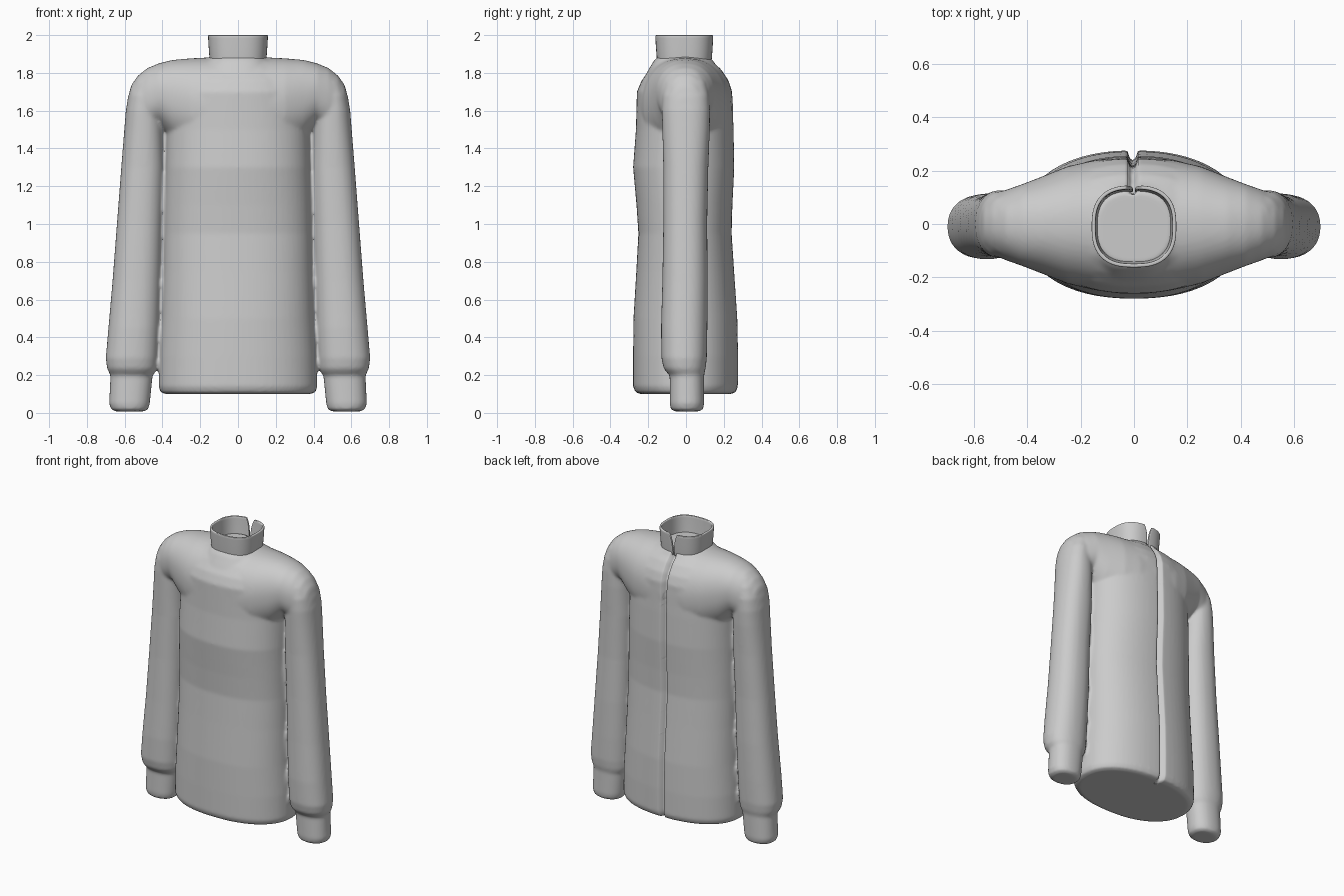
import bpy, bmesh, math
from mathutils import Vector

if "Cube" in bpy.data.objects:
    bpy.data.objects.remove(bpy.data.objects["Cube"])

cloth = bpy.data.materials.new("light grey cloth")
cloth.diffuse_color = (0.6, 0.6, 0.6, 1)
cloth.use_nodes = True
cloth.node_tree.nodes["Principled BSDF"].inputs["Base Color"].default_value = cloth.diffuse_color


def oval(n, exponent, count=64):
    """Unit superellipse points."""
    for i in range(count):
        a = 2 * math.pi * i / count
        c, s = math.cos(a), math.sin(a)
        yield (math.copysign(abs(c) ** (2 / exponent), c),
               math.copysign(abs(s) ** (2 / exponent), s))


def loft(bm, rings):
    """Closed tube through the rings, capped at both ends."""
    loops = [[bm.verts.new(p) for p in ring] for ring in rings]
    for a, b in zip(loops, loops[1:]):
        for i in range(len(a)):
            j = (i + 1) % len(a)
            bm.faces.new((a[i], a[j], b[j], b[i]))
    bm.faces.new(loops[0][::-1])
    bm.faces.new(loops[-1])


def level_ring(z, cx, hw, front, back, exponent):
    return [Vector((cx + hw * u, (front + back) / 2 + (back - front) / 2 * v, z))
            for u, v in oval(0, exponent)]


def add_object(name, bm):
    bmesh.ops.recalc_face_normals(bm, faces=bm.faces)
    mesh = bpy.data.meshes.new(name)
    bm.to_mesh(mesh)
    bm.free()
    mesh.materials.append(cloth)
    obj = bpy.data.objects.new(name, mesh)
    bpy.context.collection.objects.link(obj)
    bpy.context.view_layer.objects.active = obj
    return obj


bm = bmesh.new()

# Torso: z, half width, front y, back y
torso = [(.10, .385, -.245, .24), (.11, .41, -.268, .264), (.14, .42, -.28, .275),
         (.3, .417, -.28, .276), (.5, .405, -.278, .272), (.75, .396, -.263, .255),
         (.95, .392, -.252, .242), (1.1, .39, -.262, .246), (1.3, .385, -.28, .256),
         (1.5, .378, -.265, .252), (1.7, .37, -.26, .245), (1.76, .35, -.235, .225),
         (1.82, .30, -.19, .185), (1.86, .22, -.15, .14), (1.88, .15, -.13, .115)]
loft(bm, [level_ring(z, 0, w, f, b, 2.25) for z, w, f, b in torso])

# Shoulder yoke: x, top z, bottom z, half depth
half_yoke = [(0, 1.882, 1.32, .255), (.15, 1.882, 1.34, .243), (.25, 1.877, 1.38, .22),
             (.35, 1.868, 1.45, .18), (.42, 1.85, 1.53, .153), (.48, 1.825, 1.5, .132),
             (.53, 1.785, 1.5, .11), (.565, 1.735, 1.5, .085), (.585, 1.66, 1.52, .05)]
yoke = [(-x, t, b, d) for x, t, b, d in half_yoke[:0:-1]] + half_yoke
loft(bm, [[Vector((x, d * u - .004, (t + b) / 2 + (t - b) / 2 * v))
           for u, v in oval(0, 2.2)] for x, t, b, d in yoke])

# Sleeves with narrower cuffs: z, inner x, outer x, front y, back y
sleeve = [(.008, .495, .65, -.06, .07), (.02, .475, .672, -.08, .09),
          (.05, .467, .682, -.086, .096), (.2, .452, .675, -.086, .096),
          (.212, .44, .682, -.1, .098), (.235, .43, .693, -.118, .104),
          (.29, .424, .70, -.13, .11), (.45, .416, .686, -.132, .113),
          (.7, .408, .664, -.125, .115), (1.0, .40, .641, -.12, .112),
          (1.3, .39, .618, -.12, .118), (1.5, .395, .602, -.125, .126),
          (1.6, .40, .594, -.128, .127), (1.68, .40, .58, -.125, .122),
          (1.75, .40, .55, -.11, .105), (1.8, .40, .51, -.08, .08)]
for side in (-1, 1):
    loft(bm, [level_ring(z, side * (i + o) / 2, (o - i) / 2, f, b, 2.25)
              for z, i, o, f, b in sleeve])

# Neck base, flaring into the yoke
loft(bm, [level_ring(z, 0, w, -w - .008, w - .018, 2.5)
          for z, w in ((1.8, .2), (1.86, .165), (1.89, .138))])

# Fuse the garment into one soft surface
garment = add_object("sweater_body", bm)
fuse = garment.modifiers.new("fuse", 'REMESH')
fuse.mode = 'VOXEL'
fuse.voxel_size = 0.01
soften = garment.modifiers.new("soften", 'SMOOTH')
soften.factor = 0.5
soften.iterations = 6
for m in ("fuse", "soften"):
    bpy.ops.object.modifier_apply(modifier=m)

# Back opening: a narrow groove pressed in along the centre
for v in garment.data.vertices:
    x, y, z = v.co
    if y > .11 and abs(x) < .06 and z > .1:
        press = .036 * math.exp(-((x + .005) / .015) ** 4)
        fade = min(1, (y - .11) / .04)
        v.co.y -= press * fade
        v.co.z -= .5 * press * fade * max(0, min(1, (z - 1.7) / .1))
garment.data.materials.clear()
garment.data.materials.append(cloth)
garment.data.polygons.foreach_set("material_index", [0] * len(garment.data.polygons))
garment.data.shade_smooth()

# Stand collar, split at the back with rounded corners
bm = bmesh.new()
cols, rows = 72, 10
grid = []
for r in range(rows + 1):
    t = r / rows
    z = 1.85 + .15 * t
    gap = .03 + .17 * t ** 3
    w = .133 + .012 * t ** .7
    line = []
    for c in range(cols + 1):
        a = math.pi / 2 + gap + (2 * math.pi - 2 * gap) * c / cols
        ca, sa = math.cos(a), math.sin(a)
        k = (abs(ca) ** 2.7 + abs(sa) ** 2.7) ** (-1 / 2.7)
        line.append(bm.verts.new((w * k * ca, (w - .005) * k * sa - .009, z)))
    grid.append(line)
for r in range(rows):
    for c in range(cols):
        bm.faces.new((grid[r][c], grid[r][c + 1], grid[r + 1][c + 1], grid[r + 1][c]))
collar = add_object("collar", bm)
thick = collar.modifiers.new("thickness", 'SOLIDIFY')
thick.thickness = .014
thick.offset = -1 if collar.data.polygons[0].normal.dot(collar.data.polygons[0].center) > 0 else 1
round_edge = collar.modifiers.new("rounded_rim", 'BEVEL')
round_edge.width = .004
round_edge.segments = 2
collar.data.shade_smooth()
